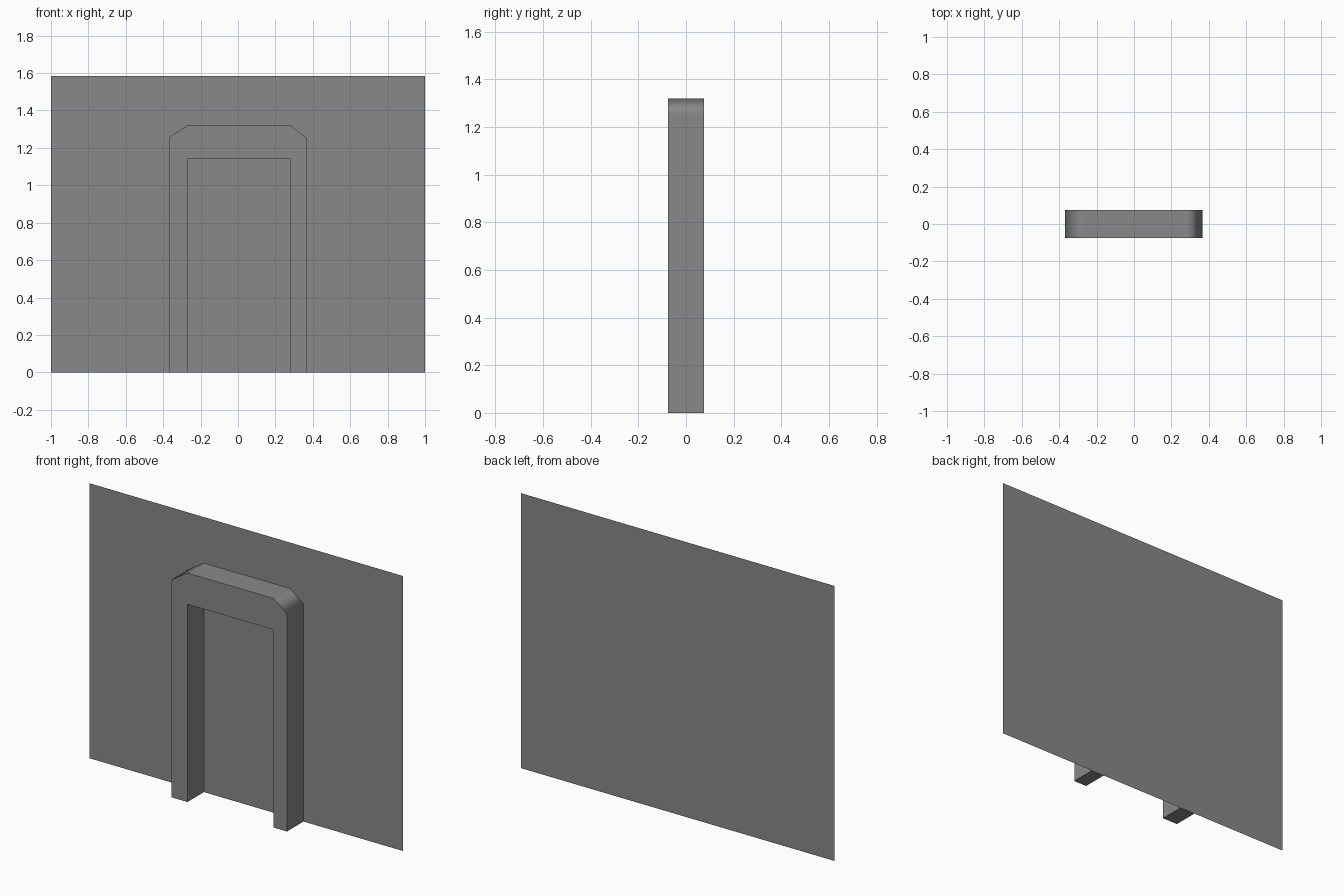
import bpy
import bmesh
import math

default = bpy.data.objects.get("Cube")
if default:
    bpy.data.objects.remove(default, do_unlink=True)

HALF_DEPTH = 0.075

grey = bpy.data.materials.new("plain grey")
grey.use_nodes = True
colour = (0.25, 0.25, 0.25, 1)
grey.diffuse_color = colour
grey.node_tree.nodes["Principled BSDF"].inputs["Base Color"].default_value = colour


def profile_object(name, outline, y, depth=0):
    """Upright face from an x-z outline, pulled forward by depth if given."""
    bm = bmesh.new()
    face = bm.faces.new([bm.verts.new((x, y, z)) for x, z in outline])
    if depth:
        # The back stays open where the part meets the wall
        pulled = bmesh.ops.extrude_face_region(bm, geom=[face])["geom"]
        verts = [v for v in pulled if isinstance(v, bmesh.types.BMVert)]
        bmesh.ops.translate(bm, verts=verts, vec=(0, -depth, 0))
        bmesh.ops.recalc_face_normals(bm, faces=bm.faces)
        back = [f for f in bm.faces if all(abs(v.co.y - y) < 1e-5 for v in f.verts)]
        bmesh.ops.delete(bm, geom=back, context="FACES_ONLY")
    mesh = bpy.data.meshes.new(name)
    bm.to_mesh(mesh)
    bm.free()
    mesh.materials.append(grey)
    obj = bpy.data.objects.new(name, mesh)
    bpy.context.collection.objects.link(obj)
    return obj


# Thin wall sheet behind the frame
profile_object("wall", [(-1, 0), (1, 0), (1, 1.585), (-1, 1.585)], HALF_DEPTH)

# Door frame: two posts and a lintel with cut corners
outer = [(-0.37, 0), (-0.37, 1.255), (-0.27, 1.32),
         (0.28, 1.32), (0.365, 1.255), (0.365, 0)]
inner = [(0.28, 0), (0.28, 1.14), (-0.27, 1.14), (-0.27, 0)]
frame = profile_object("door_frame", outer + inner, HALF_DEPTH, 2 * HALF_DEPTH)

# Soft shading over the cut corners, flat elsewhere
bpy.ops.object.select_all(action="DESELECT")
frame.select_set(True)
bpy.context.view_layer.objects.active = frame
bpy.ops.object.shade_smooth_by_angle(angle=math.radians(65))
soften = frame.modifiers.new("soft corners", "WEIGHTED_NORMAL")
soften.weight = 100
soften.keep_sharp = True
